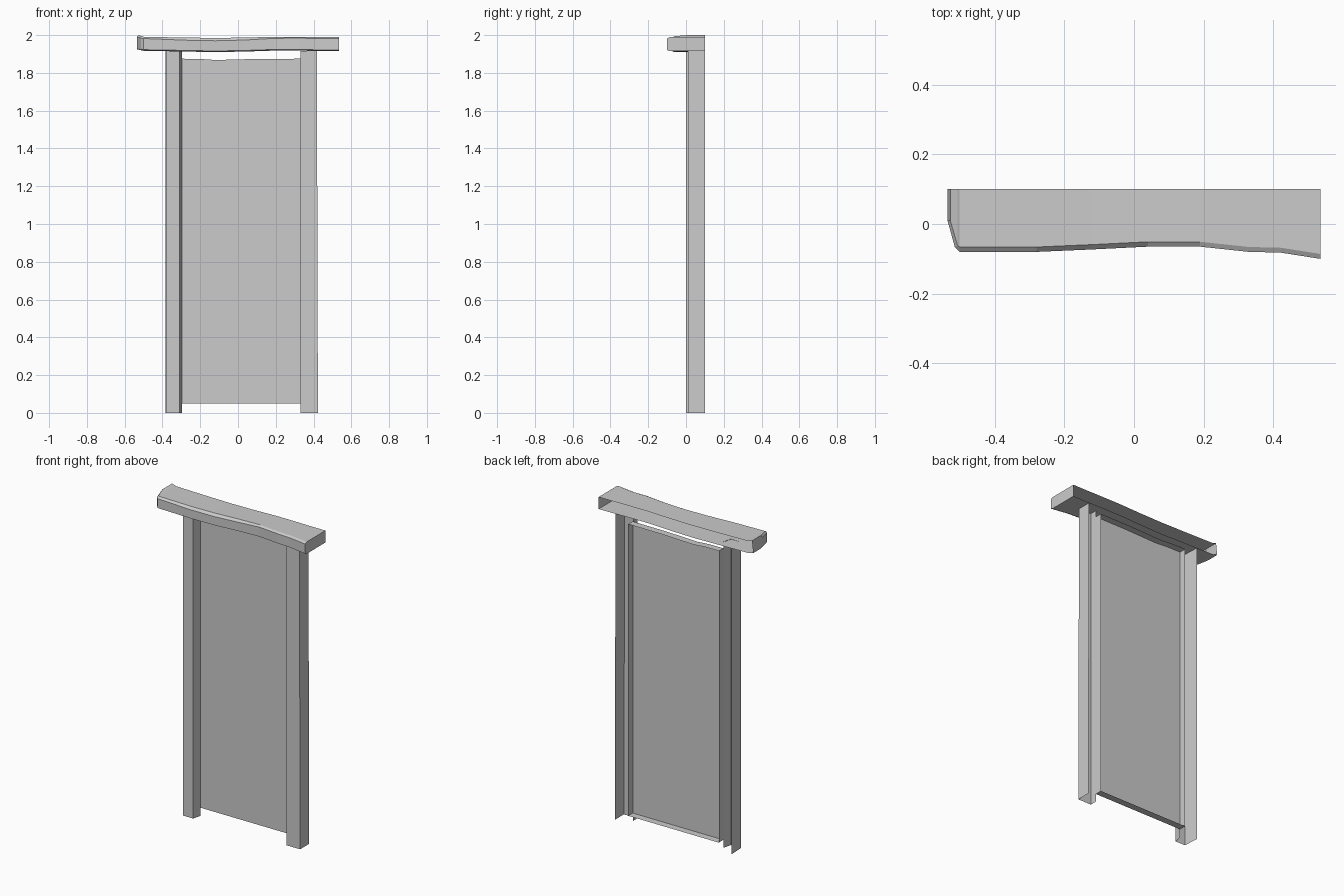
import bpy, bmesh

if "Cube" in bpy.data.objects:
    bpy.data.objects.remove(bpy.data.objects["Cube"])


def loft(name, rows, caps=False):
    """Skin quads between equal-length point rows; optionally cap both ends."""
    bm = bmesh.new()
    vs = [[bm.verts.new(p) for p in row] for row in rows]
    for a, b in zip(vs, vs[1:]):
        for i in range(len(a) - 1):
            bm.faces.new((a[i], a[i + 1], b[i + 1], b[i]))
    if caps:
        bm.faces.new(vs[0])
        bm.faces.new(vs[-1])
    bmesh.ops.remove_doubles(bm, verts=bm.verts, dist=0.0005)
    bmesh.ops.recalc_face_normals(bm, faces=bm.faces)
    # open shells: make sure front faces point forward
    if sum(f.normal.y * f.calc_area() for f in bm.faces) > 0:
        bmesh.ops.reverse_faces(bm, faces=bm.faces)
    me = bpy.data.meshes.new(name)
    bm.to_mesh(me)
    bm.free()
    ob = bpy.data.objects.new(name, me)
    bpy.context.collection.objects.link(ob)
    return ob


# Door posts: channels open at the back, inner wall stops at the panel
def post(name, profiles):
    loft(name, [[(x, y, z) for x, y in prof] for z, prof in profiles])


left = [(-0.385, 0.1), (-0.38, 0.0), (-0.31, 0.0), (-0.297, 0.055)]
post("left_post", [(0, left), (1.915, left)])


def right(outer):
    return [(0.33, 0.055), (0.33, 0.01), (outer, 0.01), (outer, 0.1)]


post("right_post", [(0, right(0.423)), (0.8, right(0.421)), (1.915, right(0.417))])

# Door panel: shallow tray with slightly sagging top edge
FRONT, BACK = 0.055, 0.1
outline = [(-0.297, 0.05), (0.33, 0.05), (0.33, 1.875), (0.1, 1.874),
           (-0.12, 1.868), (-0.2, 1.874), (-0.297, 1.875)]
panel = loft("door_panel", [[(x, y, z) for x, z in outline + outline[:1]]
                            for y in (FRONT, BACK)])
bm = bmesh.new()
bm.from_mesh(panel.data)
bm.faces.new([min(bm.verts, key=lambda v: (v.co.x - x) ** 2 + (v.co.z - z) ** 2
                  + (v.co.y - FRONT) ** 2) for x, z in outline])
bmesh.ops.recalc_face_normals(bm, faces=bm.faces)
if sum(f.normal.y * f.calc_area() for f in bm.faces) > 0:
    bmesh.ops.reverse_faces(bm, faces=bm.faces)
bm.to_mesh(panel.data)
bm.free()

# Lintel: warped beam with chamfered front, open at the back
# x, top x shift, front y, chamfer depth, top z, chamfer z, bottom z
stations = [
    (-0.535, 0.008, 0.010, 0.000, 2.000, 1.990, 1.925),
    (-0.514, 0.008, -0.066, 0.004, 1.994, 1.984, 1.920),
    (-0.500, 0.000, -0.080, 0.014, 1.991, 1.982, 1.917),
    (-0.280, 0.000, -0.080, 0.014, 1.987, 1.973, 1.913),
    (-0.120, 0.000, -0.073, 0.014, 1.985, 1.970, 1.910),
    (0.040, 0.000, -0.065, 0.014, 1.987, 1.974, 1.913),
    (0.190, 0.000, -0.065, 0.014, 1.991, 1.983, 1.918),
    (0.330, 0.000, -0.080, 0.014, 1.991, 1.984, 1.918),
    (0.420, 0.000, -0.082, 0.014, 1.990, 1.982, 1.916),
    (0.535, 0.000, -0.100, 0.014, 1.990, 1.982, 1.915),
]
rows = []
for x, s, yf, c, zt, zc, zb in stations:
    rows.append([(x + s, 0.1, zt), (x + s, yf + c, zt), (x, yf, zc),
                 (x, yf, zb + 0.006), (x, yf + 0.012, zb), (x, 0.1, zb)])
loft("lintel_beam", rows, caps=True)
